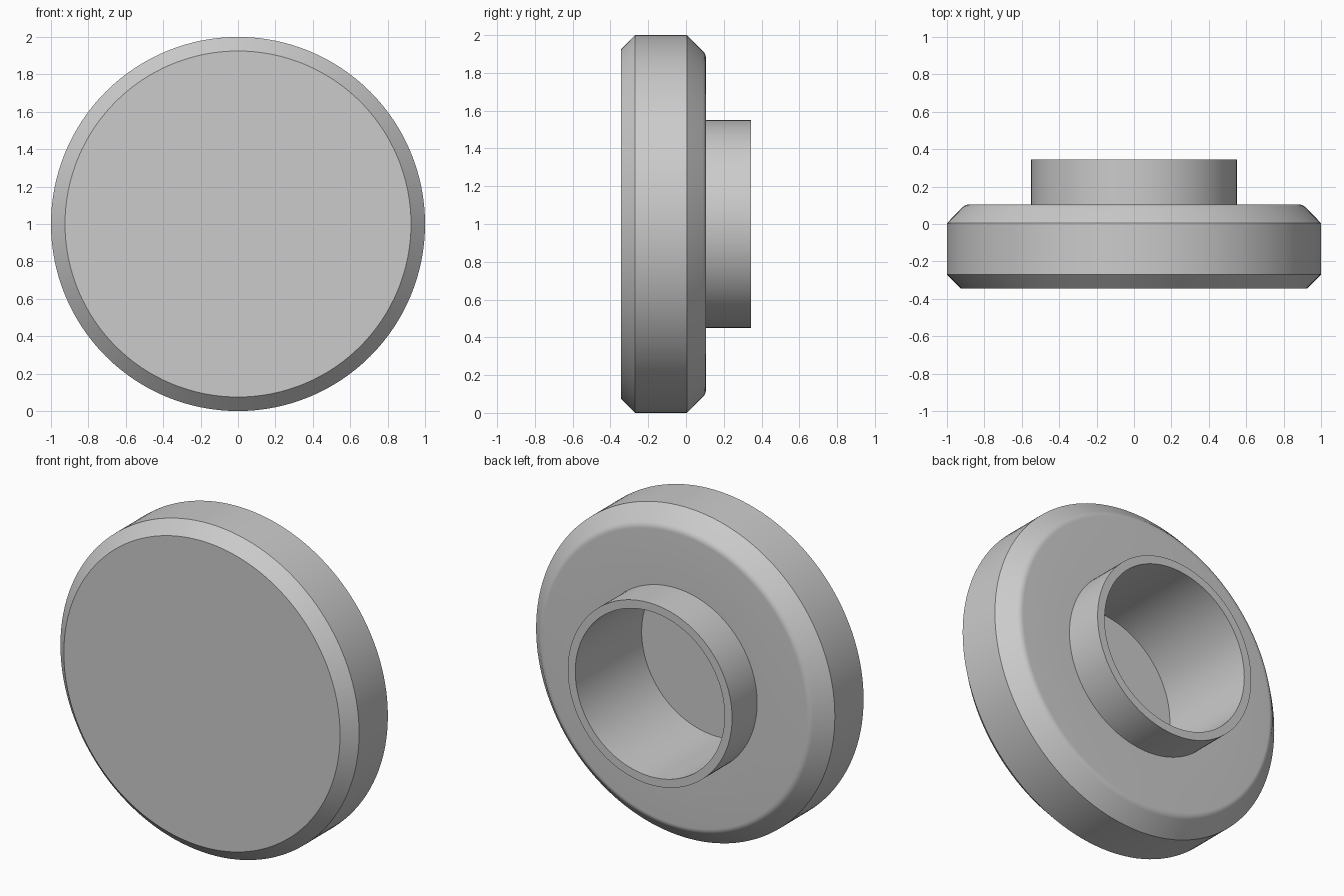
import bpy
import bmesh
from math import radians, sin, cos, tau

cube = bpy.data.objects.get("Cube")
if cube:
    bpy.data.objects.remove(cube, do_unlink=True)

grey = bpy.data.materials.new("plain_grey")
grey.use_nodes = True
grey.diffuse_color = (0.6, 0.6, 0.6, 1)
grey.node_tree.nodes["Principled BSDF"].inputs["Base Color"].default_value = (0.6, 0.6, 0.6, 1)

SEGMENTS = 128
FRONT, BACK, SHOULDER, BORE_FLOOR = -0.345, 0.345, 0.105, -0.29
COLLAR_R, BORE_R = 0.55, 0.50


def lathe(name, profile):
    """Spin a (radius, y) profile around the front-to-back axis at z = 1."""
    bm = bmesh.new()
    verts = [bm.verts.new((0, y, 1 + r)) for r, y in profile]
    edges = [bm.edges.new(pair) for pair in zip(verts, verts[1:])]
    bmesh.ops.spin(bm, geom=verts + edges, cent=(0, 0, 1), axis=(0, 1, 0),
                   angle=tau, steps=SEGMENTS, use_duplicate=False)
    bmesh.ops.remove_doubles(bm, verts=bm.verts, dist=0.0001)
    bmesh.ops.recalc_face_normals(bm, faces=bm.faces)
    mesh = bpy.data.meshes.new(name)
    bm.to_mesh(mesh)
    bm.free()
    mesh.materials.append(grey)
    obj = bpy.data.objects.new(name, mesh)
    bpy.context.collection.objects.link(obj)
    return obj


# Soft round where the rear chamfer meets the shoulder
ROUND_R = 0.05
fillet = [(0.88 + ROUND_R * sin(radians(a)), SHOULDER - ROUND_R * (1 - cos(radians(a))))
          for a in (45, 36, 27, 18, 9, 0)]

# Disc with chamfered rims, rear collar and blind bore, as one turned solid
profile = [(0, FRONT), (0.925, FRONT), (1, -0.27), (1, 0.005)]
profile += fillet
profile += [(COLLAR_R, SHOULDER), (COLLAR_R, BACK), (BORE_R, BACK),
            (BORE_R, BORE_FLOOR), (0, BORE_FLOOR)]
cap = lathe("collared_disc", profile)

bpy.ops.object.select_all(action="DESELECT")
cap.select_set(True)
bpy.context.view_layer.objects.active = cap
bpy.ops.object.shade_smooth_by_angle(angle=radians(30))
